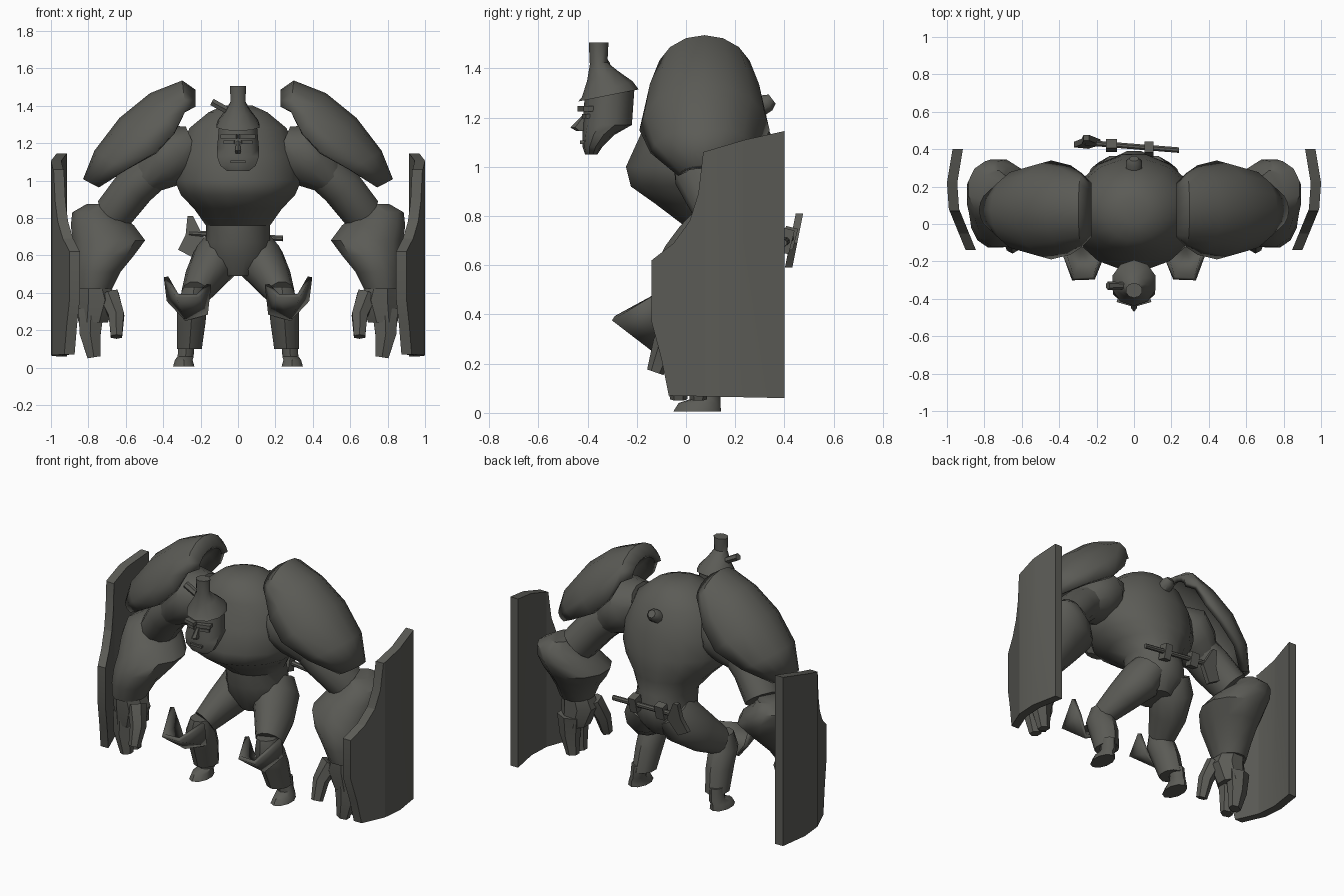
import bpy
import bmesh
from math import sin, cos, pi, radians
from mathutils import Vector, Matrix

cube = bpy.data.objects.get("Cube")
if cube:
    bpy.data.objects.remove(cube, do_unlink=True)

grey = bpy.data.materials.new("dark warm grey")
grey.use_nodes = True
grey.diffuse_color = (0.105, 0.105, 0.093, 1)
bsdf = next(n for n in grey.node_tree.nodes if n.type == 'BSDF_PRINCIPLED')
bsdf.inputs["Base Color"].default_value = grey.diffuse_color
bsdf.inputs["Roughness"].default_value = 0.8


def finish(bm, name, mirrored=False, angle=40, thickness=0):
    """Turn a bmesh into an object, or into a left and right pair."""
    sides = (("left_", 1), ("right_", -1)) if mirrored else (("", 1),)
    for prefix, sign in sides:
        copy = bm.copy()
        for v in copy.verts:
            v.co.x *= sign
        if sign < 0:
            bmesh.ops.reverse_faces(copy, faces=copy.faces)
        if not thickness:
            bmesh.ops.recalc_face_normals(copy, faces=copy.faces)
        mesh = bpy.data.meshes.new(prefix + name)
        copy.to_mesh(mesh)
        copy.free()
        mesh.materials.append(grey)
        obj = bpy.data.objects.new(prefix + name, mesh)
        bpy.context.collection.objects.link(obj)
        if thickness:
            solid = obj.modifiers.new("thickness", 'SOLIDIFY')
            solid.thickness = thickness
            solid.offset = 0
        for other in bpy.context.selected_objects:
            other.select_set(False)
        obj.select_set(True)
        bpy.context.view_layer.objects.active = obj
        bpy.ops.object.shade_smooth_by_angle(angle=radians(angle))
    bm.free()


def bridge(bm, rings, closed=True):
    for low, high in zip(rings, rings[1:]):
        count = len(low)
        for i in range(count if closed else count - 1):
            j = (i + 1) % count
            bm.faces.new((low[i], low[j], high[j], high[i]))


def loft(name, stations, sides=12, level=False, mirrored=False, angle=40):
    """Skin elliptical rings; each station is x, y, z, side radius, depth radius."""
    bm = bmesh.new()
    centres = [Vector(s[:3]) for s in stations]
    rings = []
    for i, (c, s) in enumerate(zip(centres, stations)):
        u, v = Vector((1, 0, 0)), Vector((0, 1, 0))
        if not level:
            t = (centres[min(i + 1, len(centres) - 1)] - centres[max(i - 1, 0)]).normalized()
            v = (v - t * v.dot(t)).normalized()
            u = v.cross(t)
        angles = [2 * pi * (k + 0.5) / sides for k in range(sides)]
        rings.append([bm.verts.new(c + u * s[3] * cos(a) + v * s[4] * sin(a)) for a in angles])
    bridge(bm, rings)
    bm.faces.new(rings[0])
    bm.faces.new(rings[-1])
    finish(bm, name, mirrored, angle)


def box(name, centre, size, tilt=0, axis='X', mirrored=False):
    bm = bmesh.new()
    place = Matrix.Translation(centre) @ Matrix.Rotation(radians(tilt), 4, axis)
    bmesh.ops.create_cube(bm, size=1, matrix=place @ Matrix.Diagonal((*size, 1)))
    finish(bm, name, mirrored)


def extrude_all(bm, shift):
    grown = bmesh.ops.extrude_face_region(bm, geom=bm.faces[:], use_keep_orig=True)
    for item in grown["geom"]:
        if isinstance(item, bmesh.types.BMVert):
            item.co += Vector(shift)


# Torso: height, half width, front, back
torso = [(1.4, .08, .0, .14), (1.365, .16, -.09, .22), (1.28, .265, -.15, .29),
         (1.13, .325, -.19, .35), (1.0, .345, -.25, .37), (.92, .31, -.23, .38),
         (.85, .24, -.13, .37), (.76, .175, -.01, .37), (.67, .175, .0, .395),
         (.58, .19, .03, .38), (.49, .09, .08, .31)]
loft("torso", [(0, (f + b) / 2, z, w, (b - f) / 2) for z, w, f, b in torso], 16, True)
loft("back_knob", [(0, .27, 1.22, .045, .04), (0, .33, 1.26, .045, .04),
                   (0, .35, 1.275, .025, .025)], 8)

# Head: height, half width, front, back
head = [(1.05, .06, -.41, -.36), (1.08, .1, -.42, -.34), (1.13, .118, -.42, -.29),
        (1.17, .118, -.42, -.22), (1.31, .105, -.41, -.21)]
loft("head", [(0, (f + b) / 2, z, w, (b - f) / 2) for z, w, f, b in head], 10, True)
loft("hat", [(0, -.315, 1.29, .122, .125), (0, -.32, 1.315, .112, .108), (0, -.34, 1.37, .07, .065),
             (0, -.355, 1.42, .042, .036), (0, -.355, 1.505, .045, .04)], 10)
loft("hat_peg", [(-.03, -.33, 1.36, .02, .02), (-.14, -.33, 1.42, .022, .022)], 6)
loft("nose", [(0, -.405, 1.21, .01, .015), (0, -.43, 1.16, .018, .04),
              (0, -.42, 1.145, .015, .025)], 6, True)
box("brow", (.045, -.405, 1.235), (.085, .05, .022), 16, 'Z', True)
box("eye", (.045, -.4, 1.205), (.06, .03, .018), 16, 'Z', True)
box("mouth", (0, -.42, 1.1), (.08, .02, .014))

# Arms
loft("shoulder", [(.24, .07, 1.2, .1, .13), (.33, .07, 1.16, .17, .19),
                  (.42, .07, 1.08, .15, .17), (.5, .07, 1.0, .09, .12)], mirrored=True)
loft("upper_arm", [(.42, .07, 1.08, .11, .13), (.55, .09, .97, .115, .14),
                   (.66, .15, .83, .11, .12)], mirrored=True)
loft("gauntlet", [(.74, .19, .875, .07, .1), (.765, .19, .83, .125, .15), (.725, .16, .76, .175, .19),
                  (.69, .115, .68, .2, .205), (.715, .06, .6, .165, .19),
                  (.75, .02, .51, .125, .15), (.77, .0, .42, .1, .11)],
     level=True, mirrored=True)
loft("palm", [(.765, .0, .44, .09, .1), (.755, .0, .36, .115, .1),
              (.775, .01, .24, .085, .09)], 8, True, True)
loft("thumb", [(.69, -.04, .39, .06, .055), (.65, -.085, .28, .048, .05),
               (.65, -.125, .165, .035, .035)], 6, mirrored=True)
for label, y in (("front", -.02), ("back", .06)):
    loft(label + "_fingers", [(.785, y, .31, .08, .06), (.79, y - .01, .18, .065, .05),
                              (.77, y - .01, .055, .04, .035)], 6, mirrored=True)

# Pauldrons: arched shells along a crown line of x, z, half width, depth
crown = [(.24, 1.47, .13, .08), (.3, 1.515, .18, .15), (.46, 1.45, .22, .23),
         (.62, 1.32, .245, .25), (.75, 1.15, .2, .18), (.81, 1.0, .09, .08)]
bm = bmesh.new()
rows = []
for i, (x, z, width, depth) in enumerate(crown):
    before, after = crown[max(i - 1, 0)], crown[min(i + 1, len(crown) - 1)]
    along = Vector((after[0] - before[0], 0, after[1] - before[1])).normalized()
    inward = Vector((along.z, 0, -along.x))
    if i == 0:
        inward = Vector((0, 0, -1))
    arc = [pi * (k / 8 - 0.5) for k in range(9)]
    rows.append([bm.verts.new(Vector((x, .075 + width * sin(a), z)) + inward * depth * (1 - cos(a)))
                 for a in arc])
bridge(bm, rows, closed=False)
finish(bm, "pauldron", True, thickness=.04)

# Shields: flat outline, creased and bent around the forearm
outline = [(.4, 1.145), (.24, 1.11), (.07, 1.06), (.05, .89), (.015, .78), (-.05, .69),
           (-.14, .62), (-.14, .37), (-.1, .22), (-.07, .07), (.4, .06)]
bend = [(-.14, .9), (.08, .99), (.22, 1.0), (.4, .97)]


def bent_x(y):
    for (y0, x0), (y1, x1) in zip(bend, bend[1:]):
        if y <= y1 + 1e-4:
            return x0 + (x1 - x0) * (y - y0) / (y1 - y0)
    return bend[-1][1]


bm = bmesh.new()
bm.faces.new([bm.verts.new((0, y, z)) for y, z in outline])
for y, _ in bend[1:-1]:
    bmesh.ops.bisect_plane(bm, geom=bm.verts[:] + bm.edges[:] + bm.faces[:],
                           plane_co=(0, y, 0), plane_no=(0, 1, 0))
for v in bm.verts:
    v.co.x = bent_x(v.co.y)
extrude_all(bm, (-.055, 0, 0))
finish(bm, "shield", True, 15)

# Legs
loft("thigh", [(.08, .25, .65, .11, .13), (.12, .21, .57, .13, .15), (.18, .11, .48, .105, .13),
               (.23, -.01, .39, .075, .09)], mirrored=True)
loft("shin", [(.235, -.04, .43, .06, .07), (.245, -.03, .34, .085, .1), (.25, .01, .24, .08, .1),
              (.26, .05, .1, .07, .085)], 10, True, True)
loft("boot", [(.275, .08, .14, .045, .055), (.28, .085, .06, .045, .055),
              (.29, .055, .04, .05, .085), (.29, .045, .005, .06, .097)], 10, True, True)

# Prow shaped knee guards
bm = bmesh.new()
outer, front_out, front_in, inner, low_out, low_mid, low_in = [bm.verts.new(p) for p in (
    (.385, -.12, .485), (.325, -.295, .385), (.215, -.29, .385), (.155, -.13, .445),
    (.37, -.08, .36), (.28, -.13, .26), (.17, -.08, .29))]
for face in ((outer, low_out, front_out), (front_out, low_out, low_mid),
             (front_out, low_mid, front_in), (front_in, low_mid, low_in),
             (front_in, low_in, inner)):
    bm.faces.new(face)
finish(bm, "knee_guard", True, thickness=.025)

# Hatchet hung across the lower back, its blade leaning with the hip
loft("hatchet_handle", [(.24, .395, .69, .016, .016), (-.26, .435, .72, .016, .016)], 8)
blade = [(-.27, .81), (-.24, .81), (-.18, .69), (-.245, .59), (-.32, .63), (-.28, .71)]
bm = bmesh.new()
bm.faces.new([bm.verts.new((x, .4 + (z - .58) * .2, z)) for x, z in blade])
extrude_all(bm, (0, .03, 0))
finish(bm, "hatchet_blade")
box("hatchet_collar", (-.12, .42, .71), (.06, .05, .09), -14)
box("belt_clip", (.08, .4, .7), (.05, .06, .1), -14)
